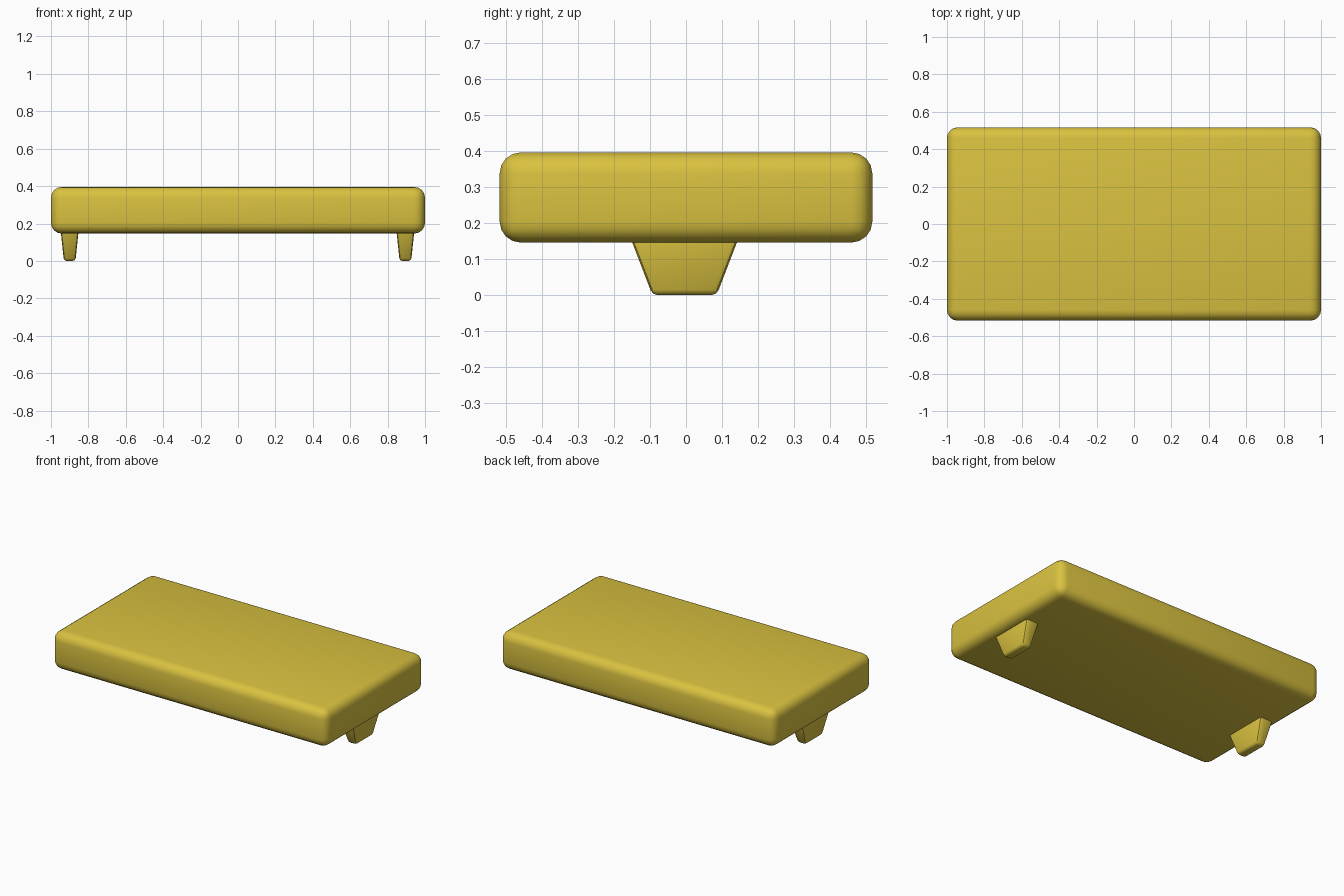
import bpy, bmesh, math

if "Cube" in bpy.data.objects:
    bpy.data.objects.remove(bpy.data.objects["Cube"])

mat = bpy.data.materials.new("mustard_yellow")
mat.diffuse_color = (0.70, 0.54, 0.051, 1)
mat.use_nodes = True
mat.node_tree.nodes["Principled BSDF"].inputs["Base Color"].default_value = mat.diffuse_color


def tapered_block(name, cx, cy, z0, z1, bottom, top, bevel, segments):
    """Box with half sizes `bottom` at z0 and `top` at z1, edges rounded."""
    bm = bmesh.new()
    bmesh.ops.create_cube(bm, size=2)
    for v in bm.verts:
        hx, hy = top if v.co.z > 0 else bottom
        v.co = (cx + v.co.x * hx, cy + v.co.y * hy, z1 if v.co.z > 0 else z0)
    bmesh.ops.bevel(bm, geom=bm.edges[:], offset=bevel, segments=segments,
                    profile=0.5, affect='EDGES')
    mesh = bpy.data.meshes.new(name)
    bm.to_mesh(mesh)
    bm.free()
    mesh.materials.append(mat)
    ob = bpy.data.objects.new(name, mesh)
    bpy.context.collection.objects.link(ob)
    bpy.ops.object.select_all(action='DESELECT')
    ob.select_set(True)
    bpy.context.view_layer.objects.active = ob
    bpy.ops.object.shade_smooth_by_angle(angle=math.radians(40))
    return ob


# Rounded slab
tapered_block("slab", 0, 0, 0.146, 0.396, (1.0, 0.517), (1.0, 0.517), 0.058, 4)

# Tapered feet, sunk slightly into the slab
for side, cx in (("left", -0.9), ("right", 0.895)):
    tapered_block(side + "_foot", cx, -0.004, 0.0, 0.2,
                  (0.031, 0.089), (0.052, 0.166), 0.015, 2)
